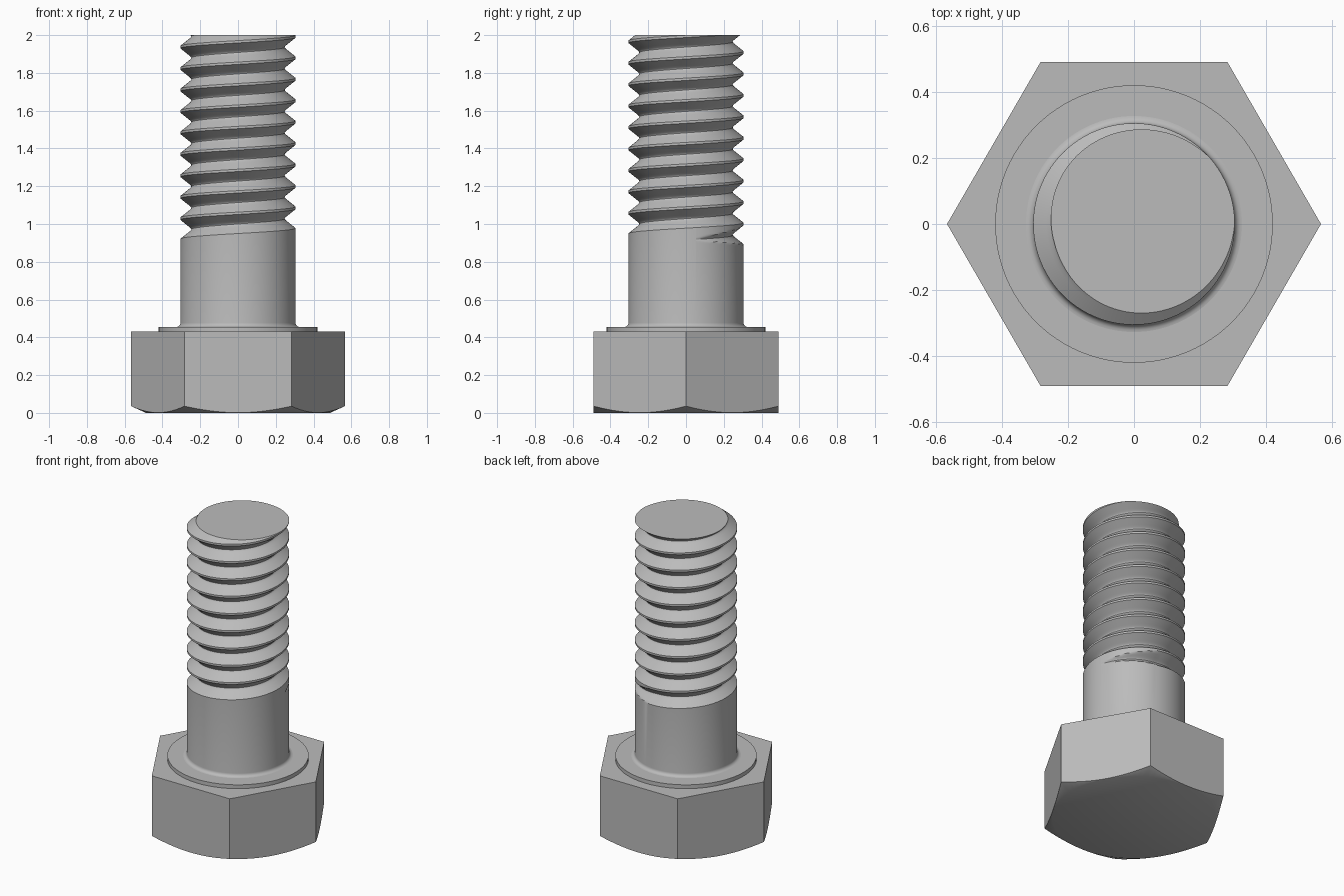
import bpy, bmesh, math

cube = bpy.data.objects.get("Cube")
if cube:
    bpy.data.objects.remove(cube, do_unlink=True)

# Main dimensions
TOP = 2.0
HEAD_TOP, WASHER_TOP = 0.43, 0.455
APOTHEM, WASHER_R = 0.49, 0.42
MAJOR, ROOT, FILLET = 0.305, 0.247, 0.022
PITCH, SEG, TURNS = 0.1135, 96, 11
START = math.radians(10)            # angle where the groove begins
START_Z = 0.978 - PITCH * (1 - START / math.tau)

steel = bpy.data.materials.new("steel_grey")
steel.use_nodes = True
grey = (0.5, 0.5, 0.5, 1)
steel.diffuse_color = grey
bsdf = next(n for n in steel.node_tree.nodes if n.type == 'BSDF_PRINCIPLED')
bsdf.inputs["Base Color"].default_value = grey


def finish(bm, name):
    """Turn a bmesh into a smooth object with sharp creases."""
    bmesh.ops.recalc_face_normals(bm, faces=bm.faces)
    mesh = bpy.data.meshes.new(name)
    bm.to_mesh(mesh)
    bm.free()
    mesh.materials.append(steel)
    obj = bpy.data.objects.new(name, mesh)
    bpy.context.collection.objects.link(obj)
    bpy.ops.object.select_all(action='DESELECT')
    obj.select_set(True)
    bpy.context.view_layer.objects.active = obj
    bpy.ops.object.shade_smooth_by_angle(angle=math.radians(30))
    return obj


def point(bm, r, a, z):
    return bm.verts.new((r * math.cos(a), r * math.sin(a), z))


def skin(bm, columns):
    """Join neighbouring columns of vertices with quads."""
    for left, right in zip(columns, columns[1:]):
        for j in range(len(left) - 1):
            bm.faces.new((left[j], right[j], right[j + 1], left[j + 1]))


# Hexagonal head, with a conical chamfer under the corners
def build_head():
    bm = bmesh.new()
    columns = []
    for i in range(SEG):
        a = math.tau * i / SEG
        r = APOTHEM / math.cos(a % (math.pi / 3) - math.pi / 6)
        inner = APOTHEM - 0.003
        columns.append([point(bm, inner, a, 0),
                        point(bm, r, a, (r - inner) * 0.45),
                        point(bm, r, a, HEAD_TOP)])
    skin(bm, columns + columns[:1])
    bm.faces.new([c[0] for c in columns])
    bm.faces.new([c[-1] for c in columns])
    finish(bm, "hex_head")


# Thin round bearing face on the head
def build_washer_face():
    bm = bmesh.new()
    columns = []
    for i in range(SEG):
        a = math.tau * i / SEG
        columns.append([point(bm, WASHER_R, a, HEAD_TOP - 0.01),
                        point(bm, WASHER_R, a, WASHER_TOP)])
    skin(bm, columns + columns[:1])
    bm.faces.new([c[0] for c in columns])
    bm.faces.new([c[1] for c in columns])
    finish(bm, "washer_face")


# Groove profile over one pitch: flank, rounded root, flank, flat crest
def groove_profile():
    half = [(0.0, MAJOR)]
    flank = 0.35
    for k in range(1, 6):
        t = k / 5
        half.append((flank * t, MAJOR + (0.255 - MAJOR) * t))
    half += [(0.39, 0.2505), (0.42, 0.248), (0.45, ROOT)]
    crest = 0.11
    mirrored = [(1 - crest - t, r) for t, r in reversed(half)]
    return half + mirrored + [(1.0, MAJOR)]


# Shank with root fillet, and the helical thread above it
def build_shank():
    bm = bmesh.new()
    profile = groove_profile()
    shank, thread = [], []
    for i in range(SEG * TURNS + 1):
        turn = i / SEG
        a = START + math.tau * turn
        z = START_Z + PITCH * turn
        # the groove fades in at its lower end
        lift = (MAJOR - ROOT) * max(0.0, 1 - turn * 5)
        thread.append([point(bm, min(MAJOR, r + lift), a, z + PITCH * t)
                       for t, r in profile])
        if i <= SEG:
            column = [point(bm, MAJOR + FILLET, a, WASHER_TOP - 0.01)]
            for k in range(6):
                b = math.pi / 2 * k / 5
                column.append(point(bm, MAJOR + FILLET * (1 - math.sin(b)), a,
                                    WASHER_TOP + FILLET * (1 - math.cos(b))))
            column.append(point(bm, MAJOR, a, z))
            shank.append(column)
    skin(bm, shank)
    skin(bm, thread)
    bm.faces.new([c[0] for c in shank[:-1]])
    bmesh.ops.remove_doubles(bm, verts=bm.verts, dist=0.00005)
    # flat tip
    cut = bmesh.ops.bisect_plane(
        bm, geom=bm.verts[:] + bm.edges[:] + bm.faces[:], dist=0.00001,
        plane_co=(0, 0, TOP), plane_no=(0, 0, 1), clear_outer=True)
    rim = [e for e in cut["geom_cut"] if isinstance(e, bmesh.types.BMEdge)]
    bmesh.ops.edgeloop_fill(bm, edges=rim)
    finish(bm, "threaded_shank")


build_head()
build_washer_face()
build_shank()
